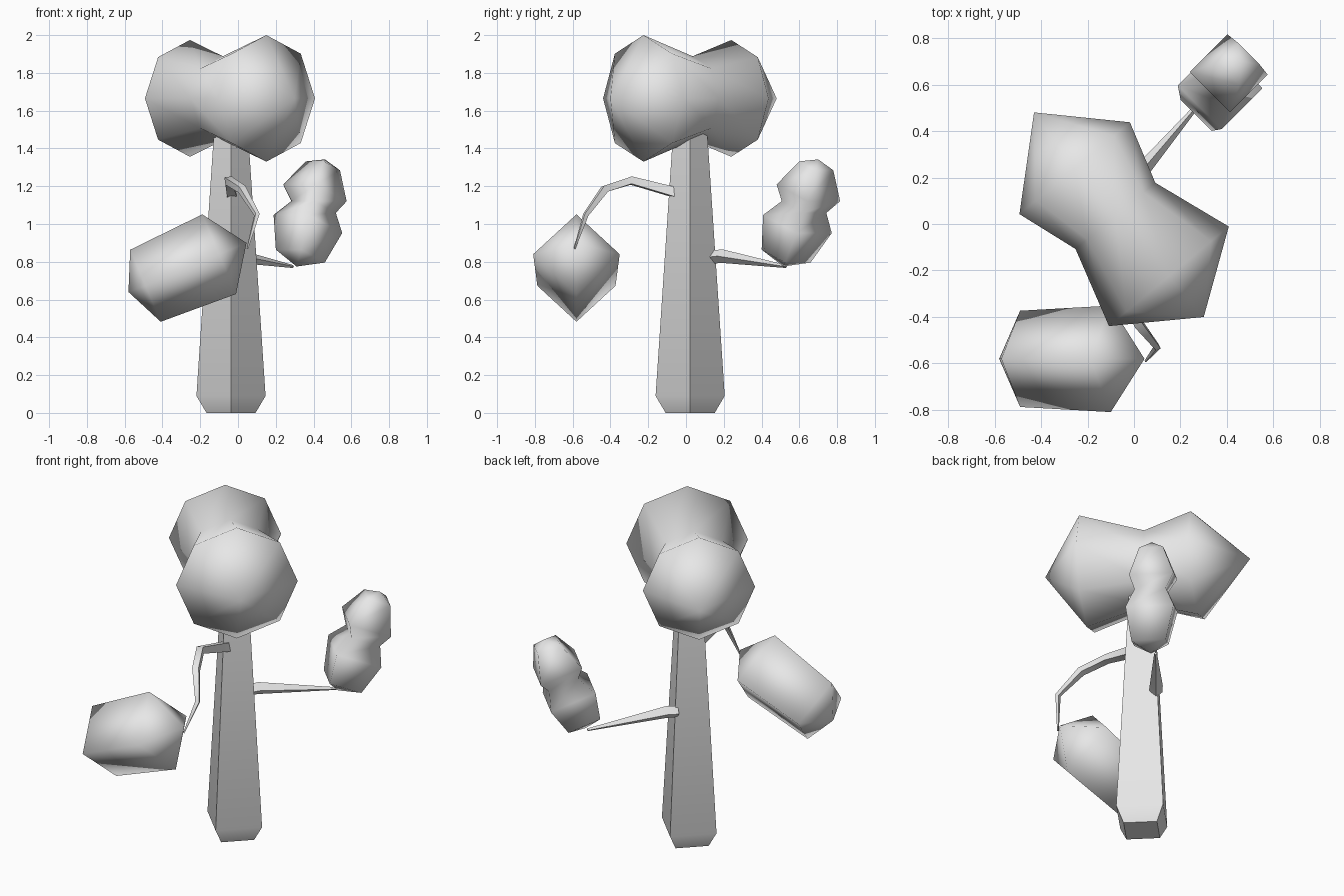
import bpy, bmesh, math
from mathutils import Vector

cube = bpy.data.objects.get("Cube")
if cube:
    bpy.data.objects.remove(cube, do_unlink=True)

grey = bpy.data.materials.new("plain_grey")
grey.use_nodes = True
colour = (0.8, 0.8, 0.8, 1)
grey.diffuse_color = colour
grey.node_tree.nodes["Principled BSDF"].inputs["Base Color"].default_value = colour


def loft(name, stations, sides, ref, axis=None, smooth_angle=180):
    """Skin rings given as (centre, radius); radius 0 makes a pointed tip."""
    bm = bmesh.new()
    centres = [Vector(c) for c, r in stations]
    rings = []
    for i, (c, r) in enumerate(stations):
        if r == 0:
            rings.append([bm.verts.new(c)])
            continue
        # follow the path direction unless a fixed axis is given
        along = Vector(axis) if axis else (
            centres[min(i + 1, len(centres) - 1)] - centres[max(i - 1, 0)])
        along.normalize()
        u = Vector(ref)
        u = (u - along * u.dot(along)).normalized()
        v = along.cross(u)
        turns = [math.tau * k / sides for k in range(sides)]
        rings.append([bm.verts.new(centres[i] + r * (u * math.cos(t) + v * math.sin(t)))
                      for t in turns])
    for a, b in zip(rings, rings[1:]):
        for k in range(sides):
            n = (k + 1) % sides
            if len(a) == 1:
                bm.faces.new((a[0], b[n], b[k]))
            elif len(b) == 1:
                bm.faces.new((a[k], a[n], b[0]))
            else:
                bm.faces.new((a[k], a[n], b[n], b[k]))
    for ring in (rings[0], rings[-1]):
        if len(ring) > 2:
            bm.faces.new(ring)
    bmesh.ops.recalc_face_normals(bm, faces=bm.faces)
    mesh = bpy.data.meshes.new(name)
    bm.to_mesh(mesh)
    bm.free()
    mesh.materials.append(grey)
    ob = bpy.data.objects.new(name, mesh)
    bpy.context.collection.objects.link(ob)
    bpy.ops.object.select_all(action="DESELECT")
    ob.select_set(True)
    bpy.context.view_layer.objects.active = ob
    bpy.ops.object.shade_smooth_by_angle(angle=math.radians(smooth_angle))
    return ob


# Four-sided tapering trunk, turned corner-on, with a chamfered foot
tx, ty = -0.037, 0.022
loft("trunk", [((tx, ty, 0), 0.13), ((tx, ty, 0.09), 0.183), ((tx, ty, 1.52), 0.088)],
     4, (1, 0, 0), (0, 0, 1), 40)

# Bent branch reaching forward and drooping into the low foliage
loft("front_branch", [((-0.035, -0.05, 1.165), 0.036), ((-0.05, -0.29, 1.23), 0.028),
                      ((0.02, -0.43, 1.185), 0.026), ((0.10, -0.53, 1.05), 0.016),
                      ((0.05, -0.59, 0.87), 0.005)], 4, (0.6, 0.1, 0.8), None, 40)

# Straight branch reaching back
loft("back_branch", [((-0.04, 0.14, 0.825), 0.035), ((0.0, 0.19, 0.83), 0.036),
                     ((0.29, 0.53, 0.775), 0.008)], 4, (0, 0, 1), None, 40)

# Two-lobed crown, an eight-sided lathe lying on its side
ch = 1.665
loft("crown", [((-0.43, 0.48, ch), 0), ((-0.255, 0.24, ch), 0.309),
               ((-0.08, 0.035, ch), 0.223), ((0.15, -0.225, ch), 0.335),
               ((0.30, -0.40, ch), 0)], 8, (0, 0, 1), (0.64, -0.77, 0))

# Tilted barrel of foliage on the front branch
fy = -0.58
loft("front_foliage", [((-0.58, fy, 0.64), 0), ((-0.49, fy, 0.673), 0.207),
                       ((-0.10, fy, 0.84), 0.229), ((0.045, fy, 0.90), 0)],
     4, (0, 1, 0), (0.92, 0, 0.39))

# Leaning two-lobed foliage on the back branch
loft("back_foliage", [((0.31, 0.515, 0.775), 0), ((0.33, 0.53, 0.83), 0.134),
                      ((0.37, 0.59, 1.0), 0.188), ((0.40, 0.625, 1.09), 0.122),
                      ((0.407, 0.648, 1.165), 0.174), ((0.45, 0.69, 1.308), 0.093),
                      ((0.46, 0.70, 1.342), 0)],
     4, (1.367, -0.047, -0.36), (0.255, 0.255, 0.933))
